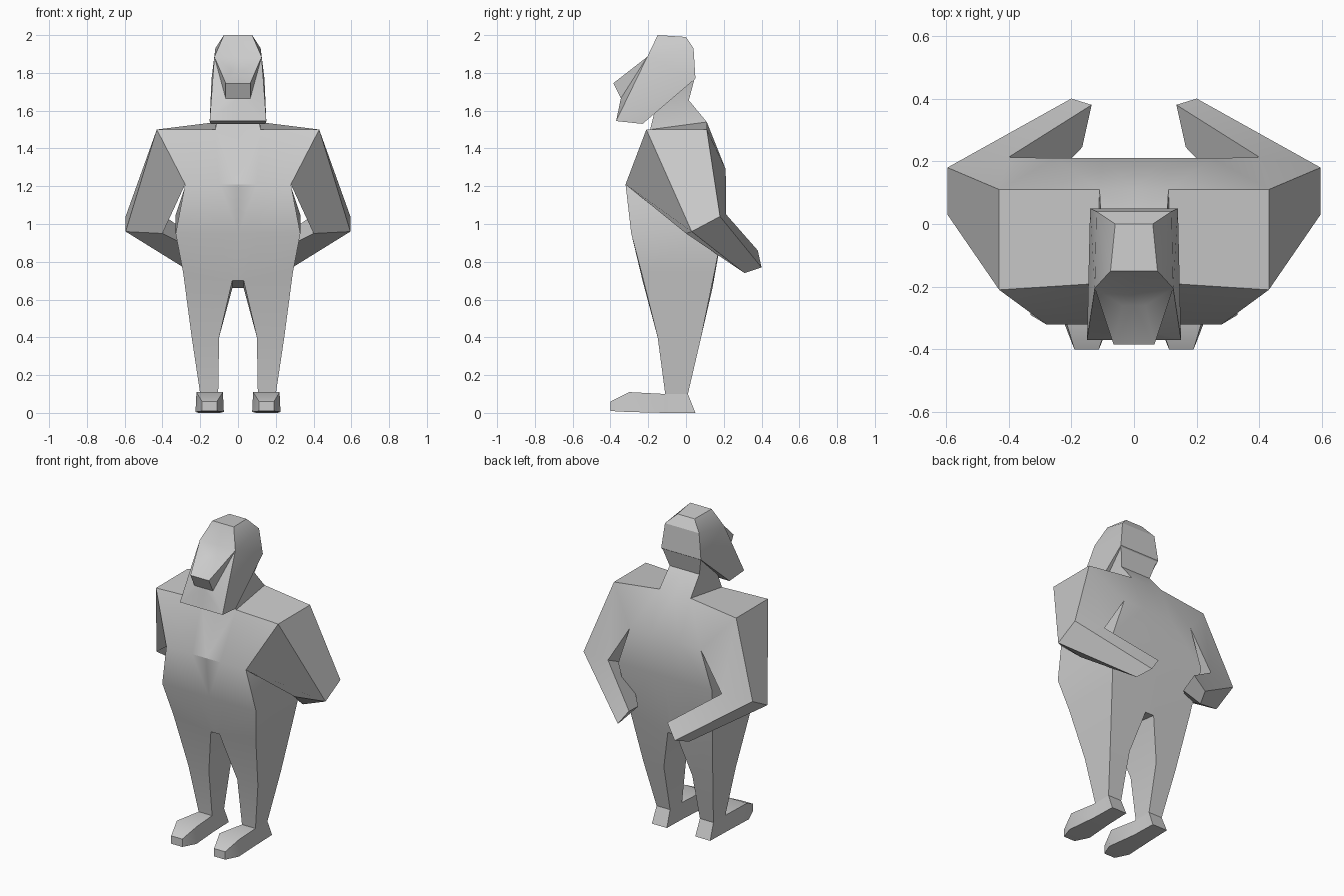
import bpy, bmesh, math
from mathutils import Matrix

if "Cube" in bpy.data.objects:
    bpy.data.objects.remove(bpy.data.objects["Cube"], do_unlink=True)

grey = bpy.data.materials.new("plain_grey")
grey.use_nodes = True
grey.diffuse_color = (0.6, 0.6, 0.6, 1)
shader = next(n for n in grey.node_tree.nodes if n.type == 'BSDF_PRINCIPLED')
shader.inputs["Base Color"].default_value = grey.diffuse_color


def face(bm, points):
    bm.faces.new([bm.verts.new(p) for p in points])


def loft(bm, rings, closed=True, skip=()):
    """Join matching points of neighbouring rings with quads."""
    for i in range(len(rings) - 1):
        a, b = rings[i], rings[i + 1]
        n = len(a)
        for j in range(n if closed else n - 1):
            if (i, j) not in skip:
                k = (j + 1) % n
                face(bm, (a[j], a[k], b[k], b[j]))


def finish(bm, name):
    """Mirror the left half across x = 0, weld it and make an object."""
    bmesh.ops.remove_doubles(bm, verts=bm.verts, dist=0.0005)
    bmesh.ops.mirror(bm, geom=bm.verts[:] + bm.edges[:] + bm.faces[:],
                     matrix=Matrix.Identity(4), merge_dist=0.0005, axis='X')
    bmesh.ops.remove_doubles(bm, verts=bm.verts, dist=0.0005)
    bmesh.ops.recalc_face_normals(bm, faces=bm.faces)
    mesh = bpy.data.meshes.new(name)
    bm.to_mesh(mesh)
    bm.free()
    mesh.materials.append(grey)
    obj = bpy.data.objects.new(name, mesh)
    bpy.context.collection.objects.link(obj)
    bpy.ops.object.select_all(action='DESELECT')
    obj.select_set(True)
    bpy.context.view_layer.objects.active = obj
    bpy.ops.object.shade_smooth_by_angle(angle=math.radians(30))


def centre(p):
    return (0, p[1], p[2])


def half_ring(front_in, front_out, back_out, back_in):
    return [centre(front_in), front_in, front_out, back_out, back_in, centre(back_in)]


# Torso, from the hips up to the shoulders
hip = half_ring((.03, -.23, .7), (.29, -.235, .74), (.29, .15, .74), (.03, .14, .66))
waist = half_ring((.1, -.29, .95), (.33, -.29, .95), (.33, .21, 1.05), (.1, .21, 1.05))
chest = half_ring((.1, -.32, 1.21), (.28, -.32, 1.21), (.25, .21, 1.29), (.1, .21, 1.29))
shoulder = half_ring((.12, -.19, 1.5), (.43, -.21, 1.5), (.43, .11, 1.5), (.11, .11, 1.54))
body = bmesh.new()
loft(body, [hip, waist, chest, shoulder], closed=False, skip={(2, 2)})
face(body, shoulder[1:5])
face(body, [hip[i] for i in (0, 1, 4, 5)])

# Neck
neck_low = [shoulder[i] for i in (0, 1, 4, 5)]
neck_mid = [(0, -.17, 1.58), (.105, -.17, 1.58), (.105, .015, 1.655), (0, .015, 1.655)]
neck_top = [(0, -.15, 1.66), (.11, -.15, 1.66), (.135, .045, 1.768), (0, .045, 1.768)]
loft(body, [neck_low, neck_mid, neck_top], closed=False)
face(body, neck_top)

# Arm, bent at the elbow with the hand behind the back
arm_top = [shoulder[2], shoulder[3], chest[3], chest[2]]
elbow = [(.595, .03, .96), (.595, .18, 1.04), (.4, .213, 1.05), (.4, 0, .95)]
hand = [(.24, .31, .74), (.2, .4, .77), (.135, .38, .86), (.165, .245, .83)]
loft(body, [arm_top, elbow, hand])
face(body, hand)

# Leg
knee = [(.1, -.15, .4), (.245, -.15, .4), (.245, .08, .4), (.1, .08, .4)]
ankle = [(.105, -.11, .1), (.2, -.11, .1), (.2, .01, .1), (.105, .01, .1)]
loft(body, [hip[1:5], knee, ankle])
face(body, ankle)
finish(body, "body")

# Feet, from heel to toe
feet = bmesh.new()
heel = [(.1, .05, 0), (.205, .05, 0), (.2, .01, .1), (.105, .01, .1)]
instep = [(.095, -.11, 0), (.21, -.11, 0), (.2, -.11, .1), (.105, -.11, .1)]
ball = [(.075, -.31, .005), (.225, -.31, .005), (.22, -.3, .11), (.08, -.3, .11)]
toe = [(.112, -.4, .01), (.19, -.4, .01), (.19, -.4, .06), (.112, -.4, .06)]
loft(feet, [heel, instep, ball, toe])
face(feet, heel)
face(feet, toe)
finish(feet, "feet")

# Head, a profile strip closed by side faces
head = bmesh.new()
nape, back = (.14, .05, 1.77), (.12, .04, 1.93)
crown, top = (.06, 0, 1.99), (.075, -.15, 2)
brow, bridge = (.125, -.205, 1.885), (.037, -.26, 1.82)
nose, lip = (.065, -.385, 1.745), (.065, -.345, 1.665)
chin, jaw = (.15, -.37, 1.545), (.145, -.23, 1.53)
profile = [nape, back, crown, top, brow, bridge, nose, lip, chin, jaw, nape]
loft(head, [[centre(p), p] for p in profile], closed=False)
for side in [(top, brow, back, crown), (brow, bridge, nose), (brow, nose, lip),
             (brow, lip, chin), (brow, chin, nape, back), (chin, jaw, nape)]:
    face(head, side)
finish(head, "head")
